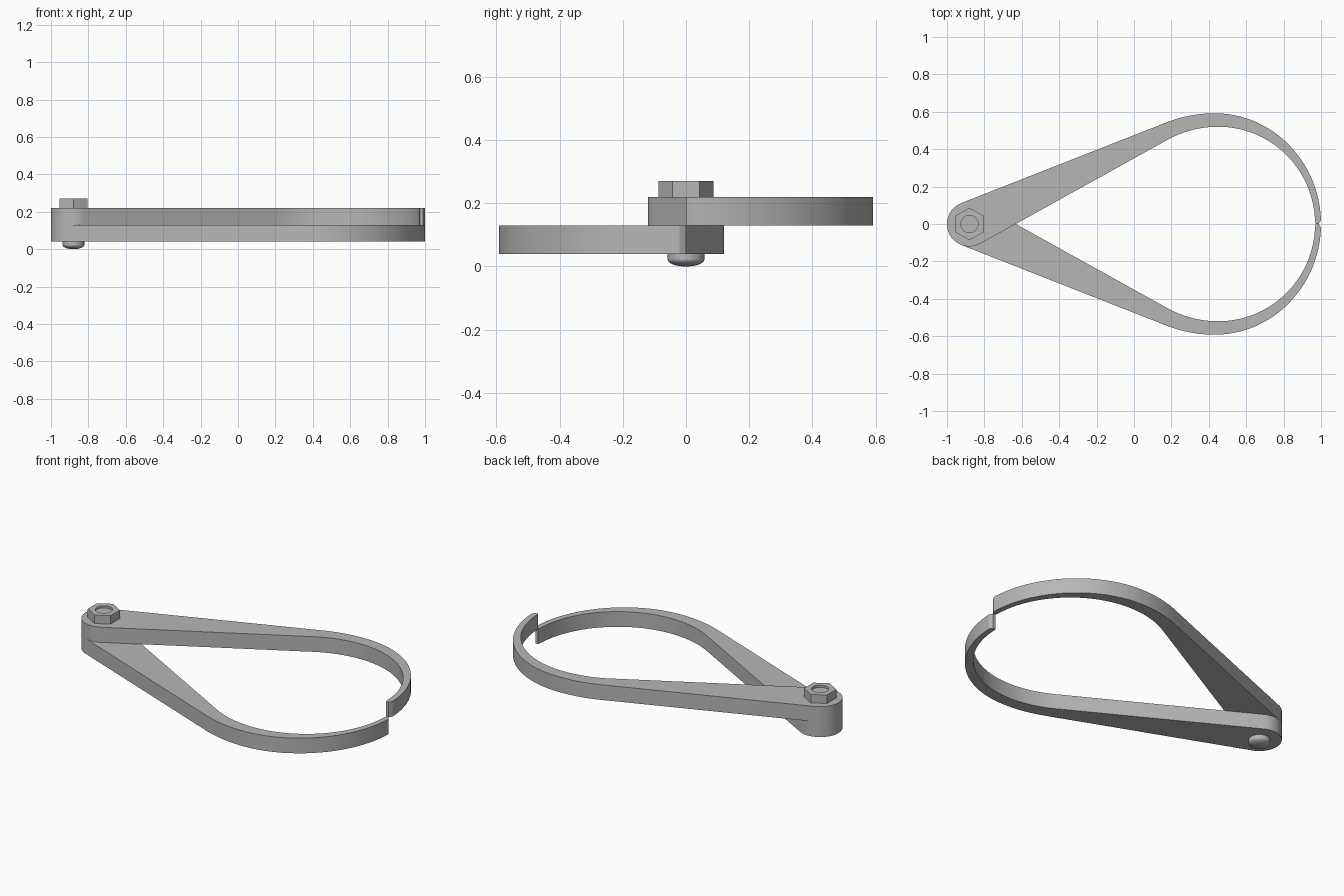
import bpy
import bmesh
from math import sin, cos, radians, pi

if "Cube" in bpy.data.objects:
    bpy.data.objects.remove(bpy.data.objects["Cube"], do_unlink=True)

steel = bpy.data.materials.new("grey steel")
steel.use_nodes = True
GREY = (0.47, 0.47, 0.47, 1)
steel.diffuse_color = GREY
steel.node_tree.nodes["Principled BSDF"].inputs["Base Color"].default_value = GREY

PIVOT_X = -0.88
HEAD_R = 0.12


def finish(name, bm):
    """Turn the bmesh into a smooth-shaded object with sharp edges kept."""
    bmesh.ops.recalc_face_normals(bm, faces=bm.faces)
    mesh = bpy.data.meshes.new(name)
    bm.to_mesh(mesh)
    bm.free()
    mesh.materials.append(steel)
    obj = bpy.data.objects.new(name, mesh)
    bpy.context.collection.objects.link(obj)
    bpy.ops.object.select_all(action="DESELECT")
    obj.select_set(True)
    bpy.context.view_layer.objects.active = obj
    bpy.ops.object.shade_smooth_by_angle(angle=radians(30))
    return obj


def arc(cx, cy, rx, ry, start, end, steps):
    """Points along an elliptical arc, angles in degrees."""
    angles = [radians(start + (end - start) * i / steps) for i in range(steps + 1)]
    return [(cx + rx * cos(a), cy + ry * sin(a)) for a in angles]


def leg_outline():
    # Straight edges are tangent to the round head and to the bowed part
    outer_tilt, inner_tilt = 21.5, 29
    pts = arc(PIVOT_X, 0, HEAD_R, HEAD_R, 270 + inner_tilt, 90 + outer_tilt, 32)
    pts += arc(0.43, 0.592 - 0.7, 0.7, 0.7, 90 + outer_tilt, 90, 8)
    pts += arc(0.43, 0, 0.57, 0.592, 90, 2, 32)[1:]
    # Narrow tip
    pts += [(0.988, 0), (0.972, 0)]
    pts += arc(0.45, 0, 0.518, 0.52, 2, 90, 32)
    pts += arc(0.45, 0.52 - 0.56, 0.56, 0.56, 90, 90 + inner_tilt, 10)[1:]
    return pts


def make_leg(name, side, z0, z1):
    bm = bmesh.new()
    face = bm.faces.new([bm.verts.new((x, side * y, z0)) for x, y in leg_outline()])
    extruded = bmesh.ops.extrude_face_region(bm, geom=[face], use_keep_orig=True)
    top = [v for v in extruded["geom"] if isinstance(v, bmesh.types.BMVert)]
    bmesh.ops.translate(bm, verts=top, vec=(0, 0, z1 - z0))
    return finish(name, bm)


def make_turned(name, rings, segments=48):
    """Closed stack of rings (radius, height, is_hexagon) round the pivot."""
    bm = bmesh.new()
    loops = []
    for radius, z, hexagon in rings:
        loop = []
        for i in range(segments):
            a = 2 * pi * i / segments
            r = radius
            if hexagon:
                r *= cos(pi / 6) / cos((a + pi / 6) % (pi / 3) - pi / 6)
            loop.append(bm.verts.new((PIVOT_X + r * cos(a), r * sin(a), z)))
        loops.append(loop)
    for low, high in zip(loops, loops[1:]):
        for i in range(segments):
            j = (i + 1) % segments
            bm.faces.new((low[i], low[j], high[j], high[i]))
    bm.faces.new(loops[0])
    bm.faces.new(loops[-1])
    return finish(name, bm)


# Two mirrored legs, stacked at the pivot
make_leg("upper_leg", 1, 0.13, 0.22)
make_leg("lower_leg", -1, 0.04, 0.13)

# Hexagonal nut with a shallow round recess
make_turned("hex_nut", [(0.087, 0.22, True), (0.087, 0.27, True),
                        (0.046, 0.27, False), (0.046, 0.258, False)])

# Domed bolt head under the pivot
dome = [(0.058 * sin(radians(t)), 0.022 * (1 - cos(radians(t))), False)
        for t in range(6, 91, 12)]
dome[0] = (0.006, 0, False)
make_turned("bolt_head", dome + [(0.058, 0.022, False), (0.058, 0.04, False)])
